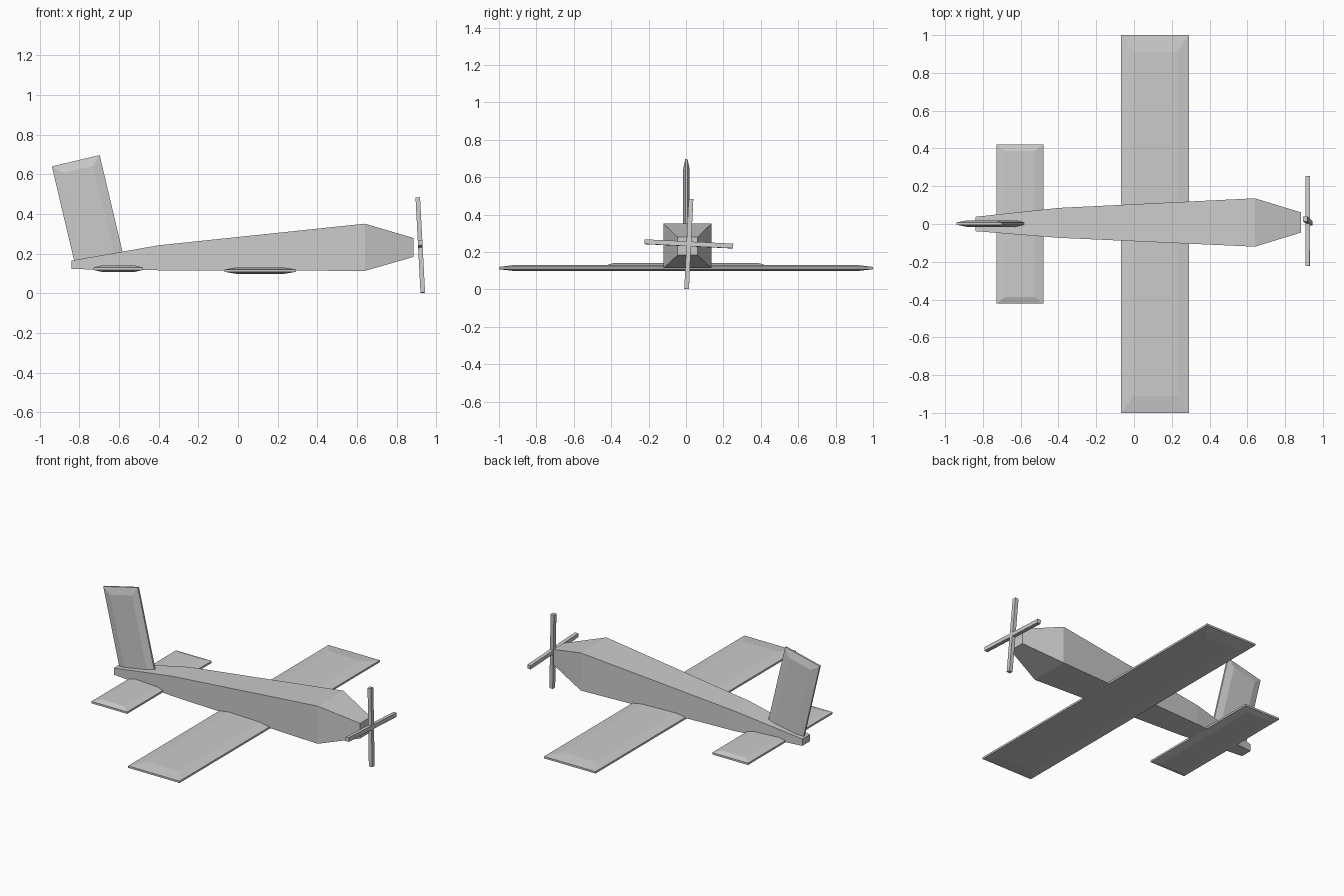
import bpy, bmesh
from math import radians
from mathutils import Matrix, Vector

if "Cube" in bpy.data.objects:
    bpy.data.objects.remove(bpy.data.objects["Cube"])


def loft(name, rings, matrix=Matrix()):
    """Skin a series of four-point rings and cap both ends."""
    bm = bmesh.new()
    loops = [[bm.verts.new(matrix @ Vector(p)) for p in ring] for ring in rings]
    for a, b in zip(loops, loops[1:]):
        for i in range(4):
            j = (i + 1) % 4
            bm.faces.new((a[i], a[j], b[j], b[i]))
    bm.faces.new(loops[0])
    bm.faces.new(loops[-1])
    bmesh.ops.recalc_face_normals(bm, faces=bm.faces)
    mesh = bpy.data.meshes.new(name)
    bm.to_mesh(mesh)
    bm.free()
    obj = bpy.data.objects.new(name, mesh)
    bpy.context.collection.objects.link(obj)
    return obj


def panel(name, chord, v0, v1, thick, edge, inset_u, inset_v0, inset_v1, matrix):
    """Flat wing panel, thinned towards its edges on both faces."""
    def ring(w, inset):
        u = chord / 2 - inset_u * inset
        a, b = v0 + inset_v0 * inset, v1 - inset_v1 * inset
        return [(-u, a, w), (u, a, w), (u, b, w), (-u, b, w)]
    t, e = thick / 2, edge / 2
    return loft(name, [ring(-t, 1), ring(-e, 0), ring(e, 0), ring(t, 1)], matrix)


def box(name, size, matrix):
    x, y, z = (s / 2 for s in size)
    return loft(name, [[(-x, -y, w), (x, -y, w), (x, y, w), (-x, y, w)]
                       for w in (-z, z)], matrix)


# Fuselage: x, centre y, half width, bottom z, top z
stations = [(-0.84, 0.0, 0.038, 0.122, 0.165),
            (-0.40, 0.006, 0.079, 0.116, 0.242),
            (0.64, 0.008, 0.128, 0.113, 0.351),
            (0.885, 0.008, 0.053, 0.183, 0.279)]
loft("fuselage", [[(x, c - h, lo), (x, c + h, lo), (x, c + h, hi), (x, c - h, hi)]
                  for x, c, h, lo, hi in stations])

# Main wing and tailplane
panel("main_wing", 0.36, -1.0, 1.0, 0.034, 0.012, 0.065, 0.09, 0.09,
      Matrix.Translation((0.112, 0, 0.114)))
panel("tailplane", 0.25, -0.422, 0.422, 0.034, 0.012, 0.045, 0.035, 0.035,
      Matrix.Translation((-0.604, 0, 0.124)))

# Swept tail fin, root buried in the fuselage
fin = (Matrix.Translation((-0.705, 0.002, 0.187))
       @ Matrix.Rotation(radians(-13.3), 4, 'Y') @ Matrix.Rotation(radians(90), 4, 'X'))
panel("tail_fin", 0.248, -0.03, 0.495, 0.034, 0.012, 0.045, 0.0, 0.045, fin)

# Crossed propeller blades
prop = (Matrix.Translation((0.92, 0.015, 0.243))
        @ Matrix.Rotation(radians(-3), 4, 'Y') @ Matrix.Rotation(radians(-2.8), 4, 'X'))
for name, size in (("propeller_blade_vertical", (0.023, 0.025, 0.482)),
                   ("propeller_blade_horizontal", (0.023, 0.475, 0.025))):
    box(name, size, prop)
